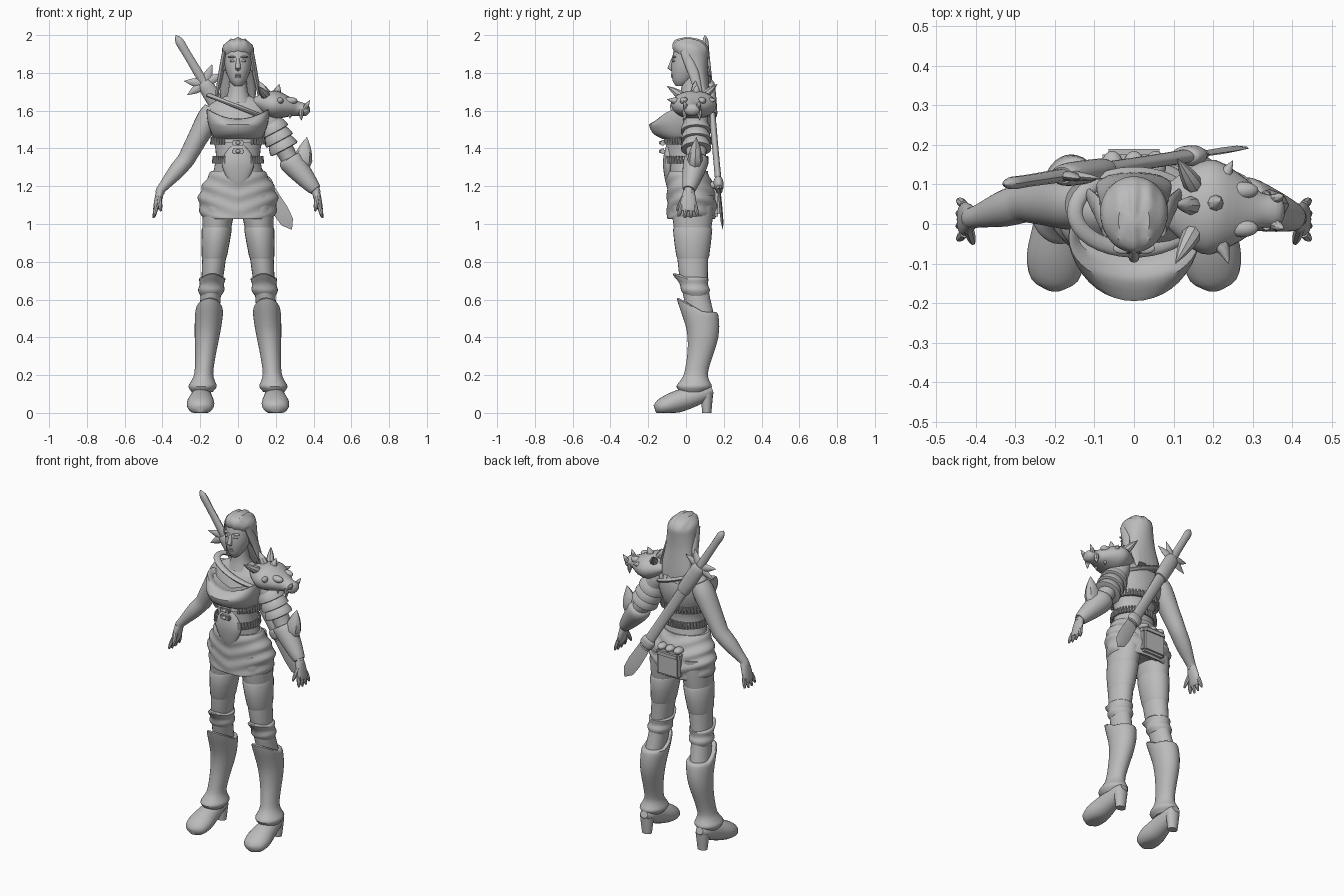
import bpy, bmesh, math
from mathutils import Vector, Matrix

cube = bpy.data.objects.get("Cube")
if cube:
    bpy.data.objects.remove(cube, do_unlink=True)

grey = bpy.data.materials.new("plain grey")
grey.use_nodes = True
grey.diffuse_color = (.5, .5, .5, 1)
grey.node_tree.nodes["Principled BSDF"].inputs["Base Color"].default_value = grey.diffuse_color
made = []


def finish(name, bm, mirror=False):
    """Turn a bmesh into a named object, optionally mirrored across x."""
    bmesh.ops.recalc_face_normals(bm, faces=bm.faces)
    mesh = bpy.data.meshes.new(name)
    bm.to_mesh(mesh)
    bm.free()
    mesh.materials.append(grey)
    obj = bpy.data.objects.new(name, mesh)
    bpy.context.collection.objects.link(obj)
    if mirror:
        obj.modifiers.new("Mirror", 'MIRROR').use_clip = False
    made.append(obj)


def smooth_rows(rows, steps):
    """Interpolate rows of numbers with a smooth spline."""
    padded = [rows[0], *rows, rows[-1]]
    out = []
    for i in range(1, len(padded) - 2):
        for s in range(steps):
            t = s / steps
            out.append([b + t / 2 * (c - a + t * (2*a - 5*b + 4*c - d + t * (3*(b - c) + d - a)))
                        for a, b, c, d in zip(*padded[i - 1:i + 3])])
    return out + [rows[-1]]


def through(*points):
    """Path function running through points at whole-number parameters."""
    points = [Vector(p) for p in points]

    def path(s):
        i = min(max(int(s), 0), len(points) - 2)
        return points[i].lerp(points[i + 1], s - i)
    return path


def loft(name, path, rows, depth=1, flat=False, sides=24, steps=3, warp=None, mirror=False, ref=None):
    """Skin ellipses along a path; rows hold parameter, half width and half depth (or width * depth)."""
    rows = smooth_rows([r if len(r) > 2 else (*r, r[1] * depth) for r in rows], steps)
    centres = [Vector(path(r[0])) for r in rows]
    span = (centres[-1] - centres[0]).normalized()
    ref = Vector(ref or ((0, 0, 1) if abs(span.y) > .8 else (0, 1, 0)))
    bm = bmesh.new()
    loops = []
    for i, (_, width, thick) in enumerate(rows):
        along = centres[min(i + 1, len(rows) - 1)] - centres[max(i - 1, 0)]
        along = Vector((0, 0, 1)) if flat else along.normalized()
        v = (ref - along * ref.dot(along)).normalized()
        u = v.cross(along)
        loop = []
        for k in range(sides):
            a = math.tau * k / sides
            co = centres[i] + u * max(width, .001) * math.cos(a) + v * max(thick, .001) * math.sin(a)
            loop.append(bm.verts.new(warp(co) if warp else co))
        loops.append(loop)
    for low, high in zip(loops, loops[1:]):
        for k in range(sides):
            bm.faces.new((low[k], low[k - 1], high[k - 1], high[k]))
    bm.faces.new(loops[0])
    bm.faces.new(loops[-1])
    finish(name, bm, mirror)


def placed(centre, size):
    return Matrix.Translation(centre) @ Matrix.Diagonal((*size, 1))


def blob(name, centre, size, mirror=False):
    bm = bmesh.new()
    bmesh.ops.create_uvsphere(bm, u_segments=16, v_segments=10, radius=1, matrix=placed(centre, size))
    finish(name, bm, mirror)


def box(name, centre, size, bevel):
    bm = bmesh.new()
    bmesh.ops.create_cube(bm, size=1, matrix=placed(centre, size))
    bmesh.ops.bevel(bm, geom=bm.edges[:], offset=bevel, segments=2, affect='EDGES')
    finish(name, bm)


def spike(name, base, tip, r, depth=1):
    """Pointed horn or leaf between two points."""
    loft(name, through(base, tip), [(0, .7 * r), (.3, r), (.7, .6 * r), (1, 0)], depth, sides=8, steps=2)


# centre lines that the parts follow
def spine_line(z):
    return Vector((0, .015 + .02 * math.cos(12 * (z - 1.1)), z))


def head_line(z):
    return Vector((0, .02 - (1.95 - z) ** 2, z))


def hair_line(z):
    return Vector((0, .11 - .3 * (z - 1.64), z))


def leg_line(z):
    calf = math.exp(-((z - .42) / .2) ** 2)
    return Vector((.2 - .09 * z, .035 + .055 * calf, z))


def foot_line(y):
    return Vector((.195 - .04 * y, y, .075 + .33 * y))


def strap_line(a):
    x = .15 * math.cos(a)
    return Vector((x, .03 + .095 * math.sin(a), 1.62 - .4 * x))


arm_line = through((.13, .05, 1.61), (.275, .055, 1.34), (.41, .015, 1.18), (.45, .01, 1.02))
skull_line = through((.08, .05, 1.65), (.38, .03, 1.6))
sword_line = through((-.33, .1, 2), (.285, .195, .97))

# head and face
loft("head", head_line, [(1.73, .02), (1.76, .045), (1.82, .067), (1.88, .072), (1.94, .062), (1.97, .02)],
     depth=1.22, flat=True, sides=32)
loft("nose", through((0, -.068, 1.88), (0, -.084, 1.825), (0, -.07, 1.81)),
     [(0, .007), (1, .014), (2, .008)], flat=True, sides=12)
blob("eye", (.028, -.063, 1.863), (.016, .012, .007), True)
blob("brow", (.029, -.062, 1.884), (.024, .013, .005), True)
for z in (1.79, 1.78):
    blob("lip", (0, -.07, z), (.019, .01, .006))
blob("ear", (.075, .02, 1.84), (.014, .018, .032), True)
loft("neck", through((0, .04, 1.64), (0, .025, 1.7), (0, .02, 1.78)), [(0, .08), (1, .052), (2, .045)], flat=True)


# combed hair falling behind the shoulders
def comb(v):
    if v.z > 1.9:
        v.z += .004 * math.cos(v.x * 160)
    elif v.z < 1.72:
        v.z += .2 * (1.72 - v.z) * math.cos(v.x * 200)
    return v


loft("hair", hair_line, [(1.62, .075, .015), (1.68, .095, .03), (1.8, .088, .055), (1.88, .086, .08),
                         (1.93, .083, .095), (1.97, .055, .07), (1.985, .01, .01)],
     flat=True, sides=48, warp=comb)
loft("side_lock", through((.07, -.01, 1.92), (.09, .04, 1.8), (.115, .075, 1.67)),
     [(0, .012), (1, .014), (2, .008)], depth=2, sides=12, mirror=True)

# torso
loft("torso", spine_line, [(1.1, .18, .11), (1.3, .125, .1), (1.4, .12, .1), (1.5, .15, .11),
                           (1.6, .165, .09), (1.64, .14, .065), (1.68, .06, .045)], flat=True, sides=32)


def neckline(v):
    """Dip the top edge in the middle and keep the plate off the back."""
    dip = max(0, 1 - (v.x / .165) ** 2) * min(1, max(0, (v.z - 1.52) / .08))
    return Vector((v.x, min(v.y, .06), v.z - .055 * dip))


loft("breastplate", lambda z: Vector((0, -.035, z)),
     [(1.45, .12, .09), (1.48, .14, .14), (1.54, .16, .16), (1.61, .165, .115), (1.6, .14, .06)],
     flat=True, sides=40, warp=neckline)
loft("belly_plate", lambda z: Vector((0, -.094, z)),
     [(1.19, .012), (1.23, .05), (1.31, .085), (1.37, .07), (1.42, .03)], depth=.33, flat=True)
for z in (1.43, 1.385):
    box("buckle", (0, -.122, z), (.065, .025, .028), .006)
    blob("buckle_stud", (0, -.135, z), (.012, .008, .01))

# cartridge belts round the waist, open behind the belly plate
for z, w in ((1.44, .14), (1.34, .13)):
    loft("cartridge_belt", spine_line, [(z - .012, w - .006), (z + .012, w - .006)], depth=.9, flat=True, steps=1)
    bm = bmesh.new()
    for k in range(44):
        a = math.tau * k / 44
        offset = Vector((w * math.cos(a), .9 * w * math.sin(a), 0))
        if offset.y > 0 or abs(offset.x) > .06:
            bmesh.ops.create_cone(bm, segments=8, radius1=.008, radius2=.005, depth=.04, cap_ends=True,
                                  matrix=Matrix.Translation(spine_line(z) + offset))
    finish("cartridges", bm)

# strap over the right shoulder and under the left arm
loft("shoulder_strap", strap_line, [(0, .02), (math.tau, .02)], depth=.6, sides=12, steps=40, ref=(0, 0, 1))


# draped skirt with swag folds
def drape(v):
    fold = 1 + .028 * math.sin(math.tau * (v.z - .35 * abs(v.x)) / .075)
    return Vector((v.x * fold, v.y * fold, v.z))


loft("skirt", spine_line, [(1.28, .14, .11), (1.2, .19, .125), (1.12, .21, .135), (1.03, .185, .13), (1.05, .15, .1)],
     flat=True, sides=48, steps=9, warp=drape)
box("back_pouch", (0, .145, 1.115), (.155, .075, .15), .012)
box("pouch_flap", (0, .153, 1.175), (.16, .075, .05), .015)
for x in (-.055, 0, .055):
    blob("pouch_roll", (x, .15, 1.205), (.027, .035, .02))

# legs
loft("leg", leg_line, [(1.15, .088), (1.03, .082), (.9, .067), (.76, .06), (.66, .054), (.52, .054)],
     depth=1.3, flat=True, mirror=True)
loft("stocking_band", leg_line, [(.82, .06), (.83, .067), (.97, .08), (.98, .07)],
     depth=1.3, flat=True, mirror=True, steps=2)


def knee_point(v):
    f = max(0, -v.y / .05) * max(0, (v.z - .66) / .06)
    return v + Vector((0, -.06 * f, .04 * f))


def boot_point(v):
    f = max(0, (.09 - v.y) / .1) * max(0, (v.z - .45) / .1)
    return v + Vector((0, -.04 * f, .09 * f))


def ground(v):
    return Vector((v.x, v.y, max(v.z, 0)))


loft("knee_guard", leg_line, [(.62, .055), (.65, .07), (.68, .064), (.71, .07), (.72, .055)],
     depth=1.1, flat=True, mirror=True, warp=knee_point)
loft("boot_shaft", leg_line, [(.11, .055), (.14, .075), (.17, .062), (.21, .05), (.3, .054), (.4, .065),
                              (.48, .072), (.53, .072), (.535, .05)],
     depth=1.25, flat=True, mirror=True, warp=boot_point, sides=32)
loft("boot_foot", foot_line, [(.14, .025, .02), (.1, .045, .045), (0, .06, .058), (-.08, .073, .055),
                              (-.14, .06, .04), (-.165, .02, .02)], mirror=True, warp=ground)
loft("boot_heel", lambda z: Vector((.19, .11, z)), [(0, .03), (.1, .042)],
     depth=.8, flat=True, mirror=True, sides=16)

# arms and hands
loft("arm", arm_line, [(0, .05), (.2, .06), (.6, .053), (1, .046), (1.4, .042), (1.9, .026), (2.1, .024)],
     depth=1.1, mirror=True)
loft("palm", arm_line, [(2, .022, .028), (2.3, .02, .04), (2.6, .015, .042), (2.7, .01, .034)],
     mirror=True, sides=16)
for k in range(4):
    spread = Vector((0, .024 * (k - 1.5), 0))
    finger = through(arm_line(2.5) + spread, arm_line(2.95 - .05 * abs(k - 1.5)) + spread * 1.4)
    loft("finger", finger, [(0, .011), (.6, .011), (1, .005)], sides=8, mirror=True)
loft("thumb", through((.42, -.01, 1.145), (.408, -.048, 1.07)), [(0, .014), (.6, .012), (1, .006)],
     sides=8, mirror=True)

# left arm armour
for k in range(3):
    s = .25 + .17 * k
    loft("arm_lame", arm_line, [(s, .058), (s + .1, .074), (s + .2, .08), (s + .21, .06)], steps=2)
loft("left_bracer", arm_line, [(.96, .05), (1.05, .066), (1.5, .055), (1.95, .036), (2, .026)])
spike("elbow_blade", (.335, .045, 1.29), (.365, .055, 1.46), .05, .8)

# beast skull pauldron with horns, tusks and fangs
loft("pauldron", skull_line, [(0, .02, .05), (.2, .06, .1), (.4, .075, .12), (.65, .05, .08), (.8, .038, .045),
                              (.95, .03, .04), (1, .01, .015)])
crown = skull_line(.35)
for tip in ((.105, -.1, 1.73), (.11, .165, 1.74), (.105, .05, 1.76), (.25, .16, 1.66), (.24, -.1, 1.66), (.22, .06, 1.74)):
    spike("pauldron_horn", crown.lerp(Vector(tip), .3), tip, .024)
for side in (-.03, .03):
    out = Vector((0, side, 0))
    spike("snout_tusk", skull_line(.9) + out, skull_line(1) + out * 1.4 + Vector((0, 0, .055)), .014)
    for s in (.65, .85):
        fang = skull_line(s) + out * 1.3
        spike("jaw_fang", fang, fang - Vector((0, 0, .06)), .014)
    blob("skull_brow", skull_line(.65) + out * 1.6 + Vector((0, 0, .035)), (.04, .022, .02))

# sword slung diagonally across the back
loft("sword_grip", sword_line, [(0, 0), (.03, .022), (.1, .022), (.25, .025)], depth=.7, sides=10)
loft("scabbard_mouth", sword_line, [(.24, .03), (.27, .042), (.4, .04), (.41, .03)], depth=.7)
loft("scabbard", sword_line, [(.4, .032), (.6, .03), (.8, .032)], depth=.55)
loft("scabbard_ring", sword_line, [(.74, .03), (.75, .042), (.78, .042), (.79, .03)], depth=.6)
loft("blade_tip", sword_line, [(.78, .036), (.9, .042), (.96, .036), (1, 0)], depth=.2, sides=4, steps=1)
guard = sword_line(.25)
prong = (sword_line(0) - sword_line(1)).normalized() * .11
for turn in (-1.6, -.9, .9, 1.6):
    spike("guard_prong", guard, guard + Matrix.Rotation(turn, 3, 'Y') @ prong, .026, .5)

# smooth shading with sharp creases kept
bpy.ops.object.select_all(action='DESELECT')
for obj in made:
    obj.select_set(True)
bpy.context.view_layer.objects.active = made[0]
bpy.ops.object.shade_smooth_by_angle(angle=math.radians(42))
